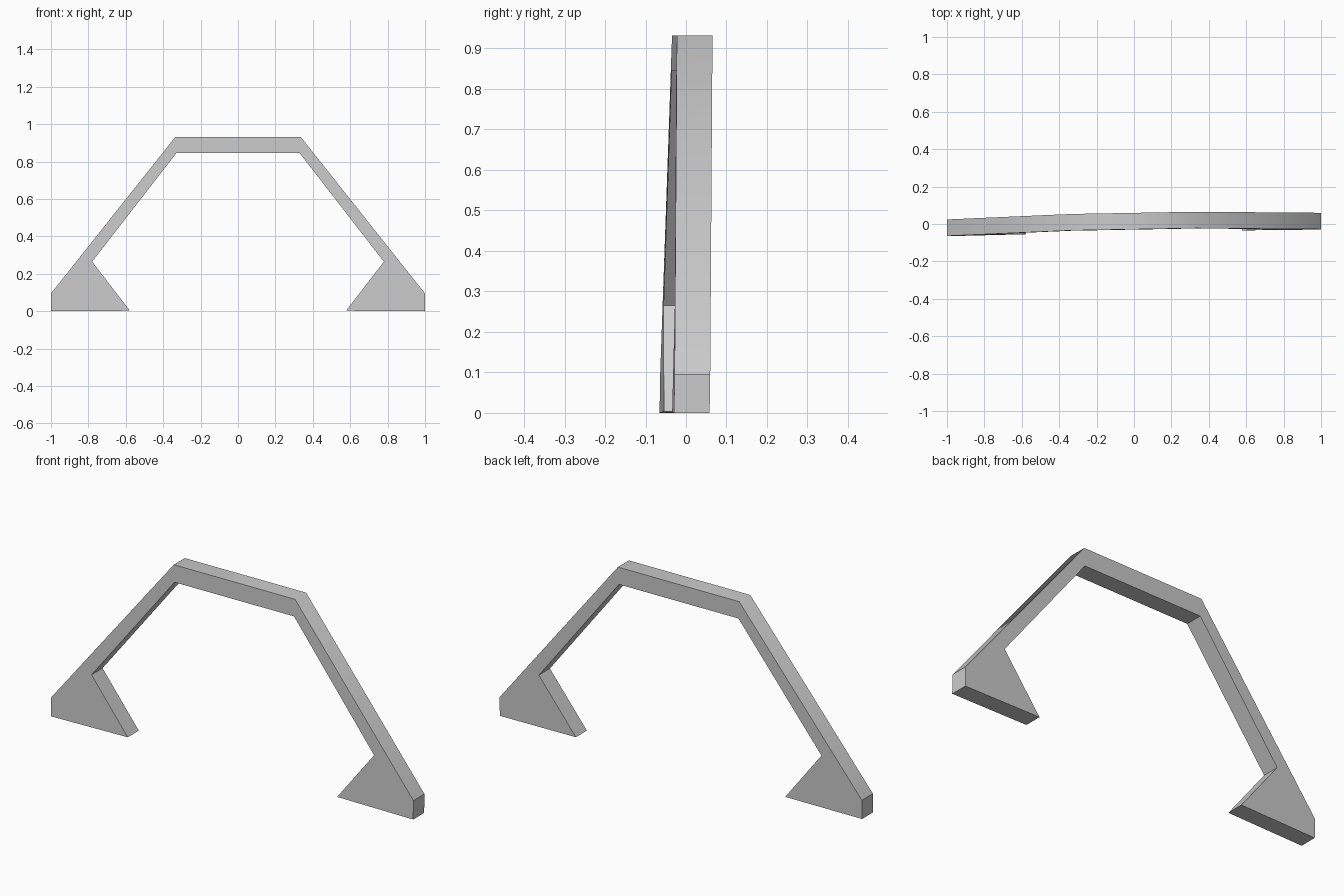
import bpy, bmesh

cube = bpy.data.objects.get("Cube")
if cube:
    bpy.data.objects.remove(cube, do_unlink=True)

DEPTH = 0.088

# Half outline as (x, z)
HALF = {
    "foot_outer": (1.0, 0.0), "ankle": (1.0, 0.095), "shoulder": (0.335, 0.932),
    "brow": (0.33, 0.845), "knee": (0.78, 0.265), "foot_inner": (0.578, 0.003),
}


def front_y(x, z):
    """Slight lean and twist of the whole frame."""
    return -0.043 + 0.0178 * x - 0.0045 * x * x + 0.0161 * z


bm = bmesh.new()
verts = {}
for side in (1, -1):
    for name, (x, z) in HALF.items():
        for layer in (0, 1):
            y = front_y(side * x, z) + layer * DEPTH
            verts[name, side, layer] = bm.verts.new((side * x, y, z))

# Front and back panels: feet, legs and crossbar
panels = [[(n, s) for n in names] for s in (1, -1) for names in (
    ("foot_outer", "ankle", "knee", "foot_inner"),
    ("ankle", "shoulder", "brow", "knee"))]
panels.append([("shoulder", 1), ("shoulder", -1), ("brow", -1), ("brow", 1)])
for panel in panels:
    for layer in (0, 1):
        bm.faces.new([verts[n, s, layer] for n, s in panel])

# Rim closing the outline
loop = [(n, 1) for n in HALF]
outer = [("foot_outer", 1), ("ankle", 1), ("shoulder", 1),
         ("shoulder", -1), ("ankle", -1), ("foot_outer", -1)]
inner = [("foot_inner", -1), ("knee", -1), ("brow", -1),
         ("brow", 1), ("knee", 1), ("foot_inner", 1)]
loop = outer + inner
for a, b in zip(loop, loop[1:] + loop[:1]):
    bm.faces.new([verts[(*a, 0)], verts[(*b, 0)], verts[(*b, 1)], verts[(*a, 1)]])
bmesh.ops.recalc_face_normals(bm, faces=bm.faces)

# Soft shading across the shoulder bends and panels, crisp elsewhere
for face in bm.faces:
    face.smooth = True
soft = [{verts["shoulder", s, 0], verts["shoulder", s, 1]} for s in (1, -1)]
for edge in bm.edges:
    edge.smooth = set(edge.verts) in soft or edge.calc_face_angle(0) < 0.3

mesh = bpy.data.meshes.new("arched_frame")
bm.to_mesh(mesh)
bm.free()
frame = bpy.data.objects.new("arched_frame", mesh)
bpy.context.collection.objects.link(frame)

grey = bpy.data.materials.new("light_grey")
grey.use_nodes = True
colour = (0.6, 0.6, 0.6, 1)
grey.diffuse_color = colour
grey.node_tree.nodes["Principled BSDF"].inputs["Base Color"].default_value = colour
mesh.materials.append(grey)
